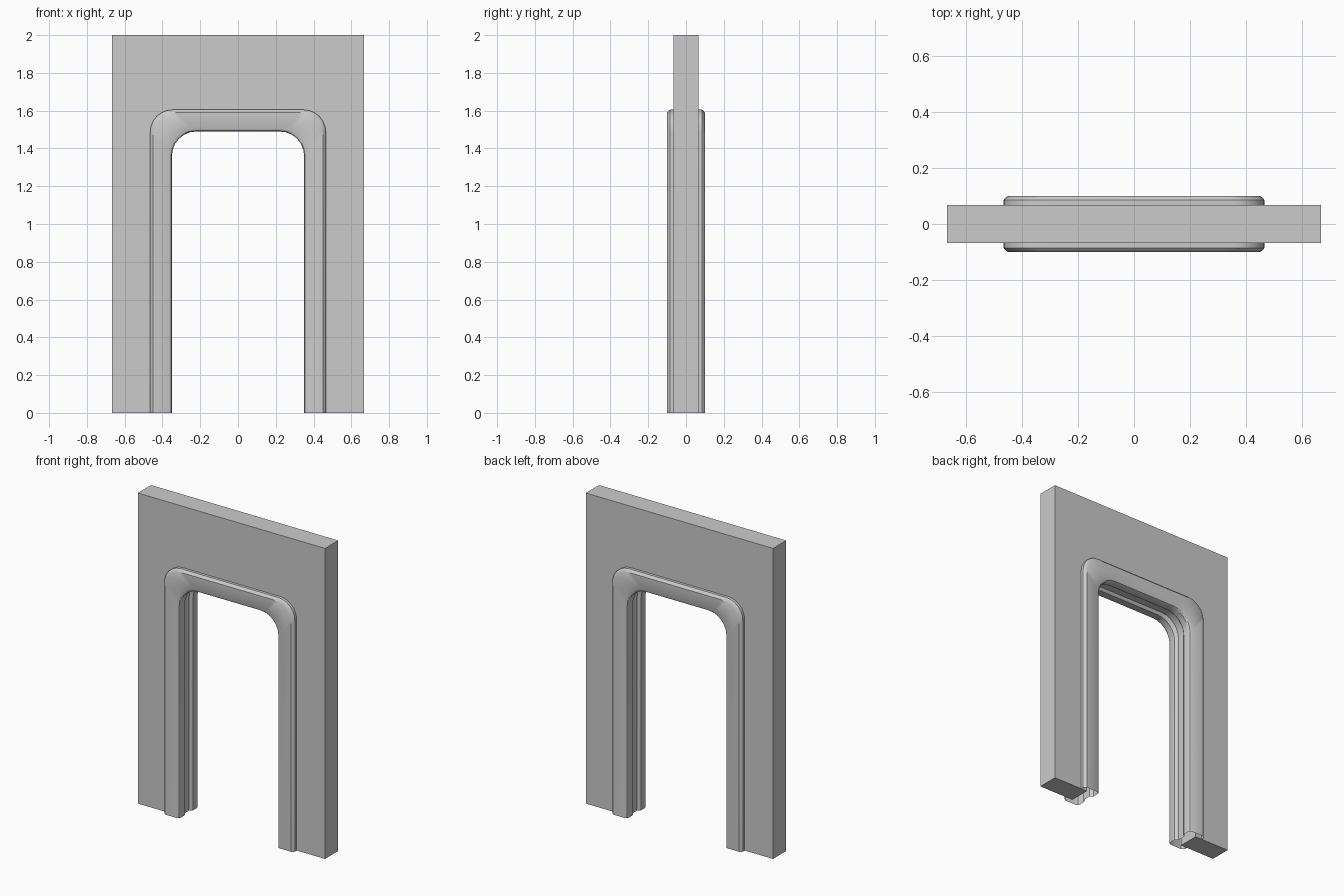
import bpy, bmesh
from math import sin, cos, pi

if "Cube" in bpy.data.objects:
    bpy.data.objects.remove(bpy.data.objects["Cube"])

SEGS = 6  # facets per rounded corner


def arch(w, h, r):
    """Points (x, z) of a doorway outline, left foot to right foot."""
    arc = [(-w + r - r * cos(a), h - r + r * sin(a))
           for a in (pi / 2 * i / SEGS for i in range(SEGS + 1))]
    left = [(-w, 0)] + arc
    return left + [(-x, z) for x, z in reversed(left)]


def finish(name, bm):
    bmesh.ops.recalc_face_normals(bm, faces=bm.faces[:])
    mesh = bpy.data.meshes.new(name)
    bm.to_mesh(mesh)
    bm.free()
    ob = bpy.data.objects.new(name, mesh)
    bpy.context.collection.objects.link(ob)
    return ob


# Wall slab with an arched opening
W, T, H = 0.667, 0.067, 2.0
outline = arch(0.42, 1.56, 0.12) + [(W, 0), (W, H), (-W, H), (-W, 0)]
bm = bmesh.new()
face = bm.faces.new([bm.verts.new((x, -T, z)) for x, z in outline])
ext = bmesh.ops.extrude_face_region(bm, geom=[face], use_keep_orig=True)
bmesh.ops.translate(bm, vec=(0, 2 * T, 0),
                    verts=[g for g in ext['geom'] if isinstance(g, bmesh.types.BMVert)])
finish("wall", bm)

# Door frame: half cross-section as (inset from outer edge, y), mirrored in y
half = [(0.0, 0.06), (0.0, 0.085), (0.004, 0.091), (0.016, 0.1), (0.1, 0.1),
        (0.111, 0.094), (0.115, 0.086), (0.115, 0.042), (0.111, 0.036),
        (0.098, 0.028)]
profile = [(d, -y) for d, y in half] + list(reversed(half))
bm = bmesh.new()
rows = []
for d, y in profile:
    r = 0.118 + 0.1 * d
    rows.append([bm.verts.new((x, y, z)) for x, z in arch(0.465 - d, 1.605 - d, r)])
for a, b in zip(rows, rows[1:]):
    for i in range(len(a) - 1):
        bm.faces.new((a[i], a[i + 1], b[i + 1], b[i]))
frame = finish("door_frame", bm)

# Smooth rounded corners, crisp moulding edges
bpy.context.view_layer.objects.active = frame
frame.select_set(True)
bpy.ops.object.shade_smooth_by_angle(angle=pi / 6)
